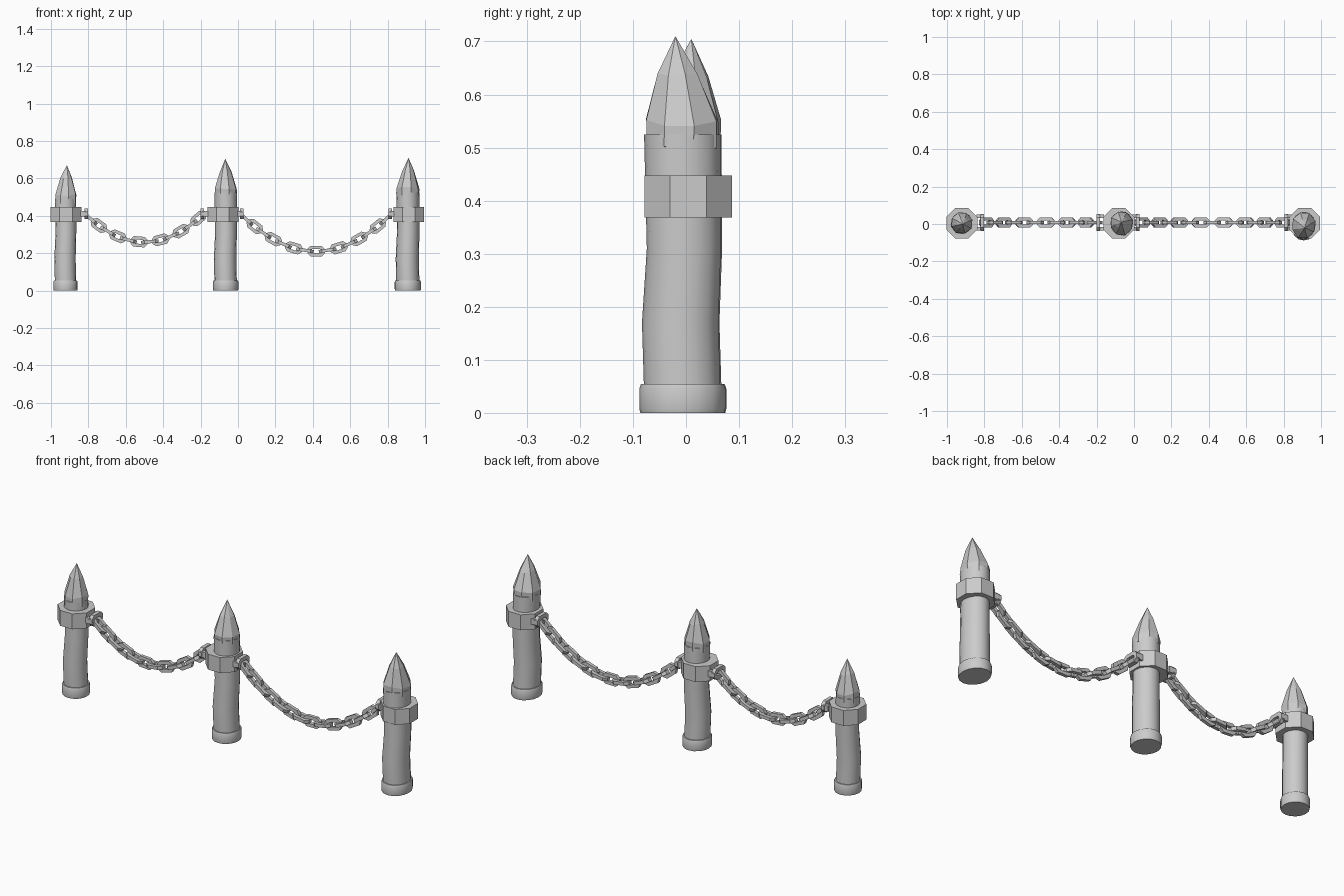
import bpy, bmesh, random
from math import sin, cos, pi, hypot
from mathutils import Vector, Matrix

if "Cube" in bpy.data.objects:
    bpy.data.objects.remove(bpy.data.objects["Cube"])

random.seed(4)


def make_object(name, bm, smooth=False):
    bmesh.ops.recalc_face_normals(bm, faces=bm.faces)
    me = bpy.data.meshes.new(name)
    bm.to_mesh(me)
    bm.free()
    ob = bpy.data.objects.new(name, me)
    bpy.context.collection.objects.link(ob)
    if smooth:
        bpy.context.view_layer.objects.active = ob
        ob.select_set(True)
        bpy.ops.object.shade_smooth_by_angle(angle=0.7)
        ob.select_set(False)
    return ob


def loft(name, rings, sides, phase=0.0, jitter=0.0, tip=None, smooth=False):
    """Skin stacked ellipses given as (x, y, z, rx, ry), closed by caps or a tip."""
    bm = bmesh.new()
    loops = []
    for x, y, z, rx, ry in rings:
        loop = []
        for i in range(sides):
            a = phase + 2 * pi * i / sides
            k = 1 + random.uniform(-jitter, jitter)
            dz = random.uniform(-jitter, jitter) * 0.15
            loop.append(bm.verts.new((x + rx * k * cos(a), y + ry * k * sin(a), z + dz)))
        loops.append(loop)
    for a, b in zip(loops, loops[1:]):
        for i in range(sides):
            j = (i + 1) % sides
            bm.faces.new((a[i], a[j], b[j], b[i]))
    bm.faces.new(loops[0])
    if tip:
        t = bm.verts.new(tip)
        for i in range(sides):
            bm.faces.new((loops[-1][i], loops[-1][(i + 1) % sides], t))
    else:
        bm.faces.new(loops[-1])
    return make_object(name, bm, smooth)


def add_link(bm, matrix, length=0.096, width=0.056, bar=0.017):
    """Angular chain link: chamfered rectangle path with a square section."""
    loops = []
    L, W, c = length / 2, width / 2, 0.017
    outer = [(L, W - c), (L - c, W), (c - L, W), (-L, W - c),
             (-L, c - W), (c - L, -W), (L - c, -W), (L, c - W)]
    sx, sy = (L - bar) / L, (W - bar) / W
    for x, y in outer:
        pts = [(x, y, -bar / 2), (x, y, bar / 2),
               (x * sx, y * sy, bar / 2), (x * sx, y * sy, -bar / 2)]
        loops.append([bm.verts.new(matrix @ Vector(p)) for p in pts])
    for i in range(8):
        a, b = loops[i], loops[(i + 1) % 8]
        for k in range(4):
            m = (k + 1) % 4
            bm.faces.new((a[k], b[k], b[m], a[m]))


# posts: shaft centre x, y, radii, collar centre x, spike base z, tip
posts = {
    "left": (-0.922, 0.004, 0.057, 0.058, -0.92, 0.48, (-0.915, 0.0, 0.67)),
    "middle": (-0.066, 0.003, 0.060, 0.064, -0.081, 0.515, (-0.068, 0.01, 0.705)),
    "right": (0.908, -0.007, 0.062, 0.072, 0.913, 0.515, (0.912, -0.02, 0.71)),
}
for side, (x, y, rx, ry, cx, zs, tip) in posts.items():
    # foot
    loft(side + "_foot", [(x, y, 0, rx + .006, ry + .007), (x, y, .008, rx + .008, ry + .009),
                          (x, y, .046, rx + .008, ry + .009), (x, y, .054, rx + .005, ry + .006)],
         16, smooth=True)
    # slightly crooked shaft
    loft(side + "_shaft", [(x, y, .04, rx, ry), (x - .003, y - .004, .17, rx, ry),
                           (x + .002, y + .003, .31, rx * .97, ry * .97),
                           (x, y, zs + .01, rx, ry)], 16, smooth=True)
    # carved faceted spike
    h = tip[2] - zs
    loft(side + "_spike", [(x, y, zs - .01, rx * 1.01, ry * 1.01),
                           (x, y, zs + h * .17, rx * 1.02, ry * 1.02),
                           ((x + tip[0]) / 2, (y + tip[1]) / 2, zs + h * .62, rx * .55, ry * .57)],
         8, phase=0.3, jitter=0.05, tip=tip)
    # octagonal collar
    r = 0.0825 / cos(pi / 8)
    loft(side + "_collar", [(cx, .004, .368, r, r), (cx, .004, .447, r, r)], 8, phase=pi / 8)

# chains: start x, end x, lowest z, link count
top = 0.405
chains = {"left": (-0.812, -0.19, 0.26, 12), "right": (0.02, 0.815, 0.211, 15)}
for side, (x0, x1, low, count) in chains.items():
    mid, half = (x0 + x1) / 2, (x1 - x0) / 2

    def sag(x):
        return low + (top - low) * ((x - mid) / half) ** 2

    # walk the curve to space links evenly
    xs = [x0 + (x1 - x0) * i / 400 for i in range(401)]
    dist = [0.0]
    for a, b in zip(xs, xs[1:]):
        dist.append(dist[-1] + hypot(b - a, sag(b) - sag(a)))
    bm = bmesh.new()
    pitch = dist[-1] / count
    for n in range(count):
        s = pitch * (n + 0.5)
        x = next(xx for xx, d in zip(xs, dist) if d >= s)
        t = Vector((1, 0, sag(x + .001) / .002 - sag(x - .001) / .002)).normalized()
        side_v = Vector((0, 1, 0))
        up = t.cross(side_v)
        u, v = (up, -side_v) if n % 2 else (side_v, up)
        m = Matrix((t, u, v)).transposed().to_4x4()
        m.translation = (x, 0.008, sag(x))
        add_link(bm, m, length=pitch + 0.034)
    make_object(side + "_chain", bm)

    # mounting links held flat against the collars
    for end, x in (("start", x0), ("finish", x1)):
        bm = bmesh.new()
        m = Matrix(((0, 0, 1), (1, 0, 0), (0, 1, 0))).to_4x4()
        m.translation = (x, 0.008, 0.41)
        add_link(bm, m, length=0.09, bar=0.019)
        # stub joining the mount to its collar
        inward = -0.015 if end == "start" else 0.015
        for s in (-1, 1):
            bmesh.ops.create_cube(bm, size=1, matrix=Matrix.Translation(
                (x + inward, 0.008 + s * .034, 0.41)) @ Matrix.Diagonal((.03, .018, .03, 1)))
        make_object(side + "_chain_mount_" + end, bm)
